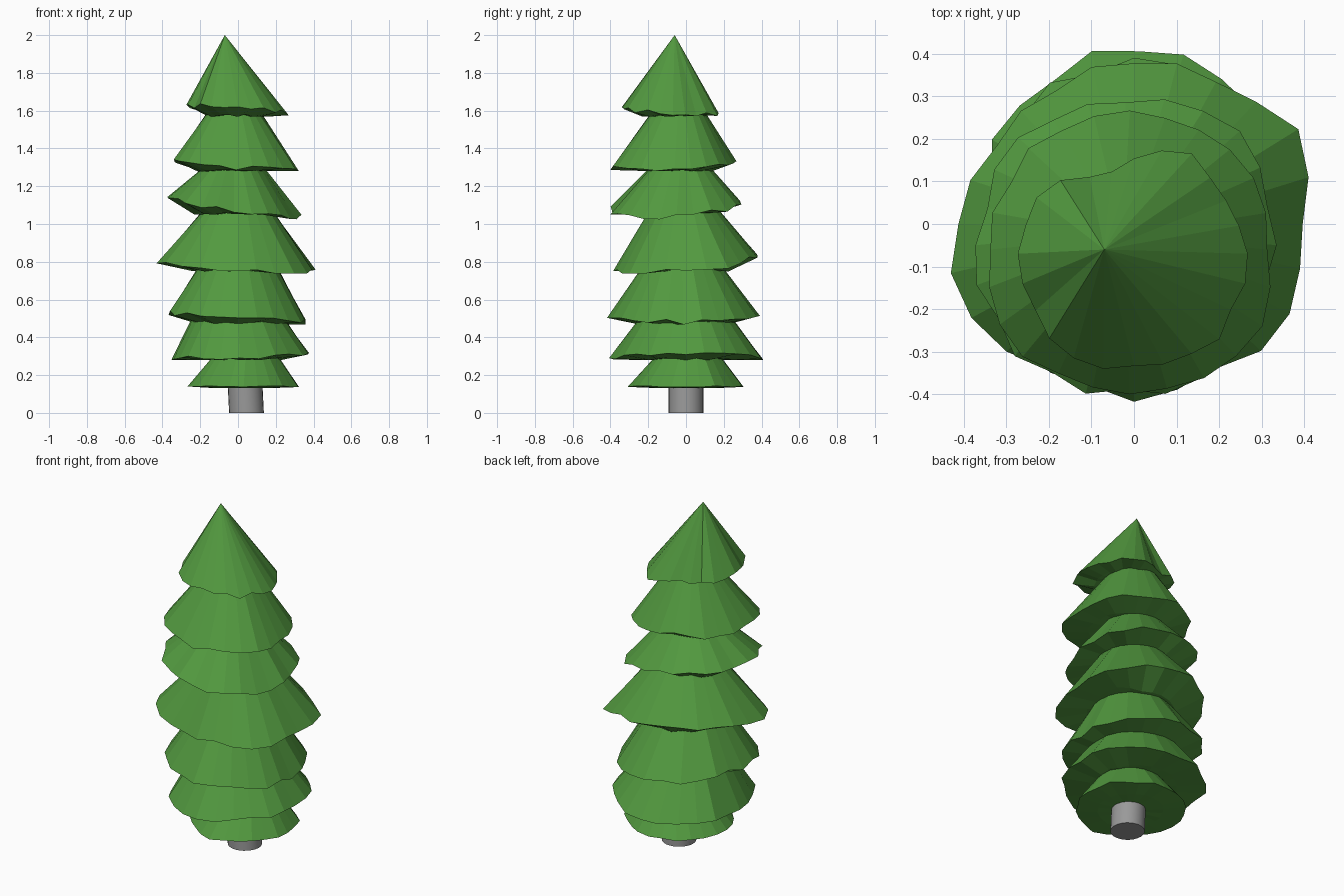
import bpy
import bmesh
import math
import random

random.seed(4)
cube = bpy.data.objects.get("Cube")
if cube:
    bpy.data.objects.remove(cube, do_unlink=True)

SIDES = 24


def make_material(name, rgb):
    mat = bpy.data.materials.new(name)
    mat.use_nodes = True
    color = (*rgb, 1)
    mat.diffuse_color = color
    mat.node_tree.nodes["Principled BSDF"].inputs["Base Color"].default_value = color
    return mat


def around(values, turn):
    """Smooth periodic interpolation of values spaced evenly round a circle."""
    count = len(values)
    pos = turn * count
    i = int(pos)
    f = pos - i
    a, b, c, d = (values[(i + k) % count] for k in (-1, 0, 1, 2))
    return b + f * (c - a + f * (2 * a - 5 * b + 4 * c - d + f * (3 * (b - c) + d - a))) / 2


def make_object(name, bm, mat):
    bmesh.ops.recalc_face_normals(bm, faces=bm.faces)
    mesh = bpy.data.meshes.new(name)
    bm.to_mesh(mesh)
    bm.free()
    mesh.materials.append(mat)
    obj = bpy.data.objects.new(name, mesh)
    bpy.context.collection.objects.link(obj)
    return obj


def bridge(bm, lower, upper):
    for i in range(len(lower)):
        j = (i + 1) % len(lower)
        bm.faces.new((lower[i], lower[j], upper[j], upper[i]))


def fan(bm, ring, tip):
    for i in range(len(ring)):
        bm.faces.new((ring[i], ring[(i + 1) % len(ring)], tip))


def make_tier(name, mat, center, radii, heights, neck, base, wobble):
    """Ragged skirt of branches: rim, neck ring or point, and bulging underside."""
    bm = bmesh.new()
    cx, cy = center
    nx, ny, nr, nz = neck
    rim, inner, top = [], [], []
    for i in range(SIDES):
        turn = i / SIDES
        c, s = math.cos(turn * math.tau), math.sin(turn * math.tau)
        r = around(radii, turn) / 100 * random.uniform(0.96, 1.03)
        z = around(heights, turn) / 100 + random.uniform(-wobble, wobble)
        low = base + random.uniform(-wobble, wobble) / 2
        rim.append(bm.verts.new((cx + r * c, cy + r * s, z)))
        inner.append(bm.verts.new((cx + r * c * 0.6, cy + r * s * 0.6, low)))
        if nr:
            top.append(bm.verts.new((nx + nr * c, ny + nr * s, nz)))
    bridge(bm, inner, rim)
    fan(bm, inner, bm.verts.new((cx, cy, base)))
    tip = bm.verts.new((nx, ny, nz + nr / 2))
    if nr:
        bridge(bm, rim, top)
        fan(bm, top, tip)
    else:
        fan(bm, rim, tip)
    make_object(name, bm, mat)


green = make_material("leaf green", (0.085, 0.32, 0.05))
grey = make_material("trunk grey", (0.32, 0.32, 0.32))

# Branch tiers from the ground up: rim centre, radii and heights in hundredths
# (counterclockwise from +x), neck (x, y, radius, z), underside height, wobble
tiers = (
    ("bottom", (0.03, 0), (30, 30, 30, 30, 29, 28, 30, 29), (14, 14, 14, 14),
     (0.04, 0.01, 0.18, 0.29), 0.133, 0.004),
    ("second", (0.01, 0), (37, 39, 41, 40, 36, 39, 40, 38), (31, 29, 29, 29),
     (0, 0, 0.24, 0.51), 0.285, 0.012),
    ("third", (0, -0.01), (36, 38, 39, 38, 36, 39, 40, 39), (48, 50, 53, 50),
     (0, -0.02, 0.2, 0.79), 0.475, 0.015),
    ("fourth", (0, 0), (41, 44, 39, 38, 37, 38, 41, 45, 39, 38, 39, 43), (75, 84, 80, 76),
     (0, -0.01, 0.18, 1.08), 0.755, 0.015),
    ("fifth", (-0.02, -0.05), (35, 37, 34, 35, 35, 36, 35, 36), (104, 112, 114, 107),
     (-0.02, -0.03, 0.15, 1.31), 1.055, 0.015),
    ("sixth", (-0.01, -0.06), (33, 33, 32, 33, 33, 35, 34, 36), (128, 134, 133, 130),
     (-0.02, -0.04, 0.13, 1.61), 1.28, 0.015),
    ("top", (0, -0.07), (26, 25, 27, 22, 21, 27, 27, 27, 28, 27, 28, 27), (158, 159, 162, 162),
     (-0.07, -0.06, 0, 2), 1.575, 0.015),
)
for name, *shape in tiers:
    make_tier(name + "_branches", green, *shape)

# Slightly leaning round trunk
bm = bmesh.new()
rings = []
for x, z in ((0.045, 0), (0.035, 0.2)):
    rings.append([bm.verts.new((x + 0.092 * math.cos(a), 0.092 * math.sin(a), z))
                  for a in (math.tau * i / 24 for i in range(24))])
bridge(bm, *rings)
for ring in rings:
    bm.faces.new(ring)
trunk = make_object("trunk", bm, grey)
bpy.context.view_layer.objects.active = trunk
trunk.select_set(True)
bpy.ops.object.shade_smooth_by_angle()
